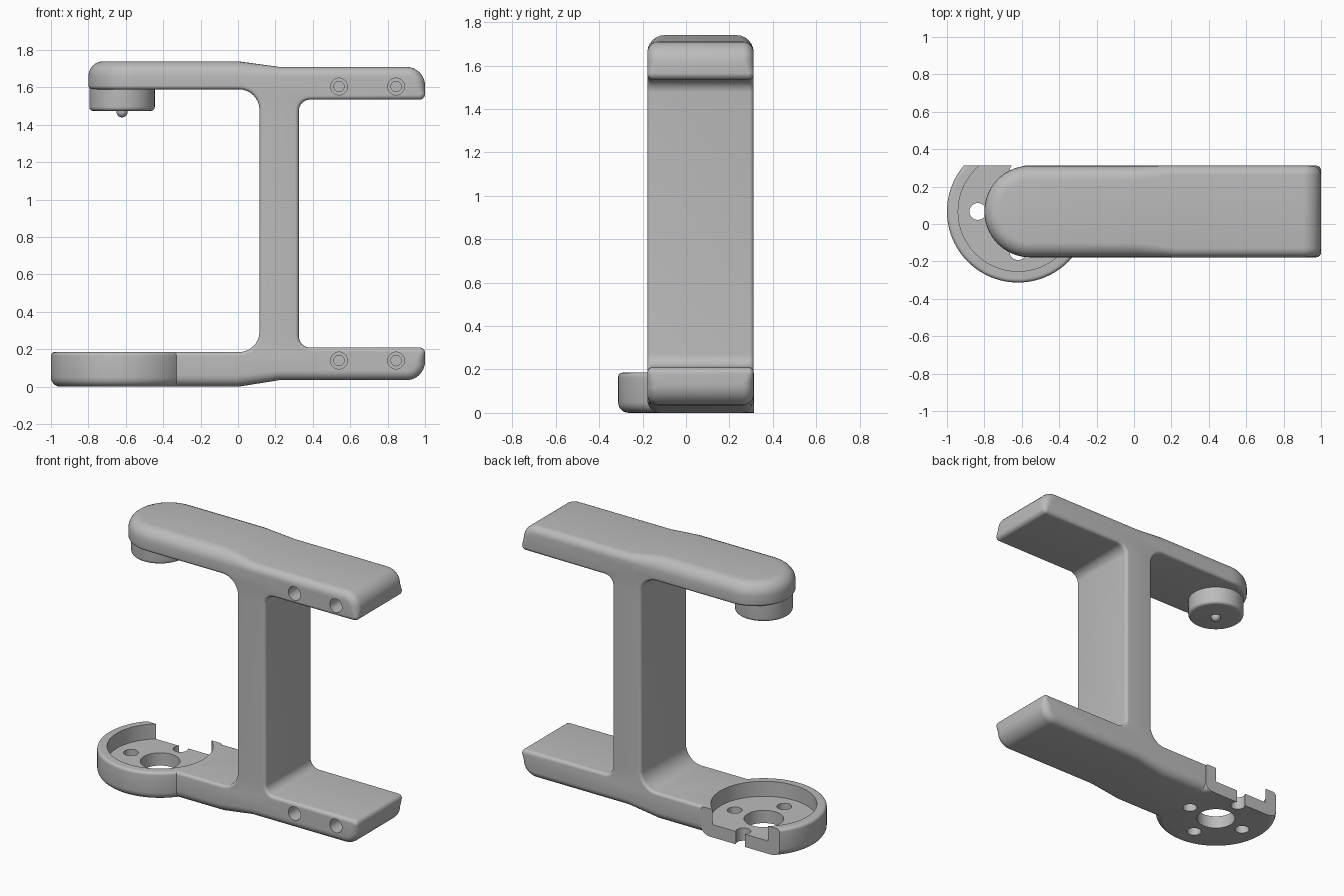
import bpy, bmesh
from math import sin, cos, pi, tan, radians
from mathutils import Vector, Matrix

if "Cube" in bpy.data.objects:
    bpy.data.objects.remove(bpy.data.objects["Cube"], do_unlink=True)

GREY = (0.5, 0.5, 0.5, 1)
mat = bpy.data.materials.new("matte grey")
mat.use_nodes = True
mat.diffuse_color = GREY
mat.node_tree.nodes["Principled BSDF"].inputs["Base Color"].default_value = GREY

HALF = 0.245           # half the depth of the frame
MID = 0.067            # middle of the frame in y
FRONT, BACK = MID - HALF, MID + HALF
MOUNT_X = -0.62        # axis of the round mount and the pivot


def finish_mesh(name, bm):
    bmesh.ops.remove_doubles(bm, verts=bm.verts, dist=0.0001)
    bmesh.ops.recalc_face_normals(bm, faces=bm.faces)
    mesh = bpy.data.meshes.new(name)
    bm.to_mesh(mesh)
    bm.free()
    mesh.materials.append(mat)
    obj = bpy.data.objects.new(name, mesh)
    bpy.context.collection.objects.link(obj)
    return obj


def arc(cx, cz, r, a0, a1, n=6):
    """Points on an arc, angles in degrees."""
    angles = [radians(a0 + (a1 - a0) * i / n) for i in range(n + 1)]
    return [(cx + r * cos(a), cz + r * sin(a)) for a in angles]


def lathe(name, profile, loc, seg=64, start=0, sweep=2 * pi, rot=None):
    """Turn (radius, height) points round an axis."""
    bm = bmesh.new()
    place = Matrix.Translation(loc) @ (rot or Matrix())
    rings = []
    for i in range(seg + 1):
        a = start + sweep * i / seg
        rings.append([bm.verts.new(place @ Vector((r * cos(a), r * sin(a), z))) for r, z in profile])
    for a, b in zip(rings, rings[1:]):
        for k in range(len(profile) - 1):
            quad = [a[k], b[k], b[k + 1], a[k + 1]]
            if profile[k][0] == 0:
                quad.pop(1)
            elif profile[k + 1][0] == 0:
                quad.pop(2)
            bm.faces.new(quad)
    return finish_mesh(name, bm)


def cylinder(name, r, z0, z1, x, y, seg=48):
    return lathe(name, [(0, z0), (r, z0), (r, z1), (0, z1)], (x, y, 0), seg)


def rounded_outline(corners):
    """Fillet the corners; each corner is x, z, fillet, edge rounding."""
    out = []
    for i, (x, z, fillet, edge) in enumerate(corners):
        p = Vector((x, z))
        if not fillet:
            out.append((p, edge))
            continue
        a = (Vector(corners[i - 1][:2]) - p).normalized()
        b = (Vector(corners[(i + 1) % len(corners)][:2]) - p).normalized()
        half = a.angle(b) / 2
        centre = p + (a + b).normalized() * fillet / sin(half)
        t = fillet / tan(half)
        v0, v1 = p + a * t - centre, p + b * t - centre
        whole = v0.angle(v1)
        for k in range(9):
            s = k / 8
            v = (v0 * sin((1 - s) * whole) + v1 * sin(s * whole)) / sin(whole)
            out.append((centre + v, edge))
    return out


# Frame: column with two arms on each side, softened front and back edges
CAP_X, LOW_X = -0.8 + HALF, -0.36
outline = rounded_outline([
    (CAP_X, 1.59, 0, 0.02), (0.115, 1.59, 0.11, 0.02),
    (0.115, 0.185, 0.11, 0.02), (LOW_X, 0.185, 0, 0.02),
    (LOW_X, 0, 0, 0.06), (0, 0, 0, 0.06),
    (0.22, 0.035, 0, 0.05), (1, 0.035, 0.1, 0.05),
    (1, 0.21, 0.03, 0.025), (0.325, 0.21, 0.06, 0.02),
    (0.325, 1.535, 0.06, 0.02), (1, 1.535, 0.03, 0.025),
    (1, 1.71, 0.1, 0.05), (0.22, 1.71, 0, 0.05),
    (0, 1.74, 0, 0.08), (CAP_X, 1.74, 0, 0.08)])

inward = []
for i, (p, _) in enumerate(outline):
    d0 = (p - outline[i - 1][0]).normalized()
    d1 = (outline[(i + 1) % len(outline)][0] - p).normalized()
    n0, n1 = Vector((-d0.y, d0.x)), Vector((-d1.y, d1.x))
    if min(abs(p.x - CAP_X), abs(p.x - LOW_X)) < 0.001:   # cut ends stay flat
        inward.append(n0 if abs(n0.y) > abs(n1.y) else n1)
    else:
        inward.append((n0 + n1) / (1 + n0.dot(n1)))

bm = bmesh.new()
STEPS = 6
rings = []
for side in (-1, 1):
    for k in range(STEPS + 1):
        a = pi / 2 * (k if side < 0 else STEPS - k) / STEPS
        ring = []
        for (p, r), n in zip(outline, inward):
            q = p + n * r * (1 - sin(a))
            ring.append(bm.verts.new((q.x, MID + side * (HALF - r * (1 - cos(a))), q.y)))
        rings.append(ring)
for a, b in zip(rings, rings[1:]):
    for i in range(len(a)):
        bm.faces.new((a[i - 1], a[i], b[i], b[i - 1]))
bm.faces.new(rings[0])
bm.faces.new(rings[-1])
frame = finish_mesh("frame", bm)

# Rounded tip of the upper arm
tip = [(0, 1.59)] + arc(HALF - 0.02, 1.61, 0.02, -90, 0) + arc(HALF - 0.08, 1.66, 0.08, 0, 90) + [(0, 1.74)]
arm_tip = lathe("upper_arm_tip", tip, (CAP_X, MID, 0), 40, pi / 2, pi)

# Pivot boss and pin under the upper arm
boss = lathe("pivot_boss", [(0, 1.475)] + arc(0.155, 1.495, 0.02, -90, 0) + [(0.175, 1.62), (0, 1.62)],
             (MOUNT_X, MID, 0))
pin = lathe("pivot_pin", [(0, 1.44)] + arc(0, 1.47, 0.03, -75, 0) + [(0.03, 1.5), (0, 1.5)],
            (MOUNT_X, MID, 0), 24)

# Round mount on the lower arm
mount = lathe("round_mount", [(0, 0)] + arc(0.33, 0.05, 0.05, -90, 0) + arc(0.36, 0.165, 0.02, 0, 90)
              + [(0, 0.185)], (MOUNT_X, MID, 0), 96)

# Cutters: recess, centre hole, four bolt holes and the flat back
mount_cutters = [cylinder("recess_cutter", 0.32, 0.085, 0.4, MOUNT_X, MID, 96),
                 cylinder("centre_cutter", 0.12, -0.1, 0.3, MOUNT_X, MID)]
for i in range(4):
    a = i * pi / 2
    mount_cutters.append(cylinder("bolt_cutter", 0.045, -0.1, 0.3,
                                  MOUNT_X + 0.215 * cos(a), MID + 0.215 * sin(a), 32))
bm = bmesh.new()
bmesh.ops.create_cube(bm, size=1)
bmesh.ops.translate(bm, verts=bm.verts, vec=(MOUNT_X, BACK + 0.501, 0))
back_cutter = finish_mesh("back_cutter", bm)

# Stepped screw holes in the front of the right-hand arms
screw_cutters = []
for x in (0.54, 0.845):
    for z in (0.14, 1.605):
        screw_cutters.append(lathe(
            "screw_cutter", [(0, -0.1), (0.045, -0.1), (0.045, 0.1), (0.028, 0.1), (0.028, 0.3), (0, 0.3)],
            (x, FRONT, z), 32, rot=Matrix.Rotation(-pi / 2, 4, "X")))


def cut(obj, cutters):
    bpy.context.view_layer.objects.active = obj
    for c in cutters:
        mod = obj.modifiers.new("cut", "BOOLEAN")
        mod.operation = "DIFFERENCE"
        mod.solver = "EXACT"
        mod.object = c
        bpy.ops.object.modifier_apply(modifier=mod.name)


cut(mount, mount_cutters + [back_cutter])
cut(frame, screw_cutters + mount_cutters[:1] + mount_cutters[2:3])
for c in mount_cutters + screw_cutters + [back_cutter]:
    bpy.data.objects.remove(c, do_unlink=True)

# Smooth shading with crisp edges
for obj in (frame, arm_tip, boss, pin, mount):
    bpy.ops.object.select_all(action="DESELECT")
    obj.select_set(True)
    bpy.context.view_layer.objects.active = obj
    bpy.ops.object.shade_smooth_by_angle(angle=radians(35))
